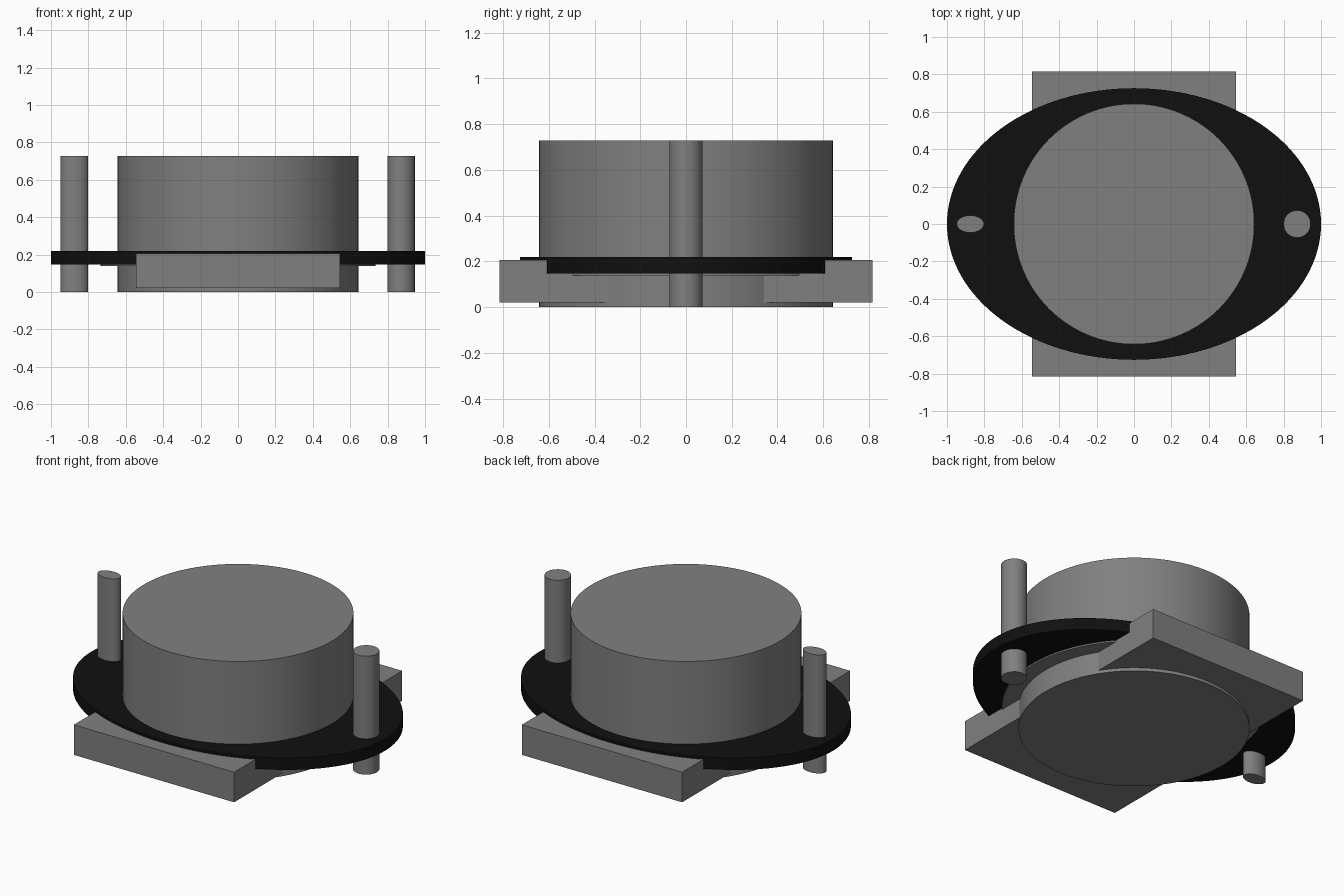
import bpy
import bmesh
from mathutils import Matrix

if "Cube" in bpy.data.objects:
    bpy.data.objects.remove(bpy.data.objects["Cube"])


def make_material(name, value):
    mat = bpy.data.materials.new(name)
    mat.diffuse_color = (value, value, value, 1)
    mat.use_nodes = True
    mat.node_tree.nodes["Principled BSDF"].inputs["Base Color"].default_value = mat.diffuse_color
    return mat


GREY = make_material("grey metal", 0.216)
BLACK = make_material("black plate", 0.005)


def finish(name, bm, mat):
    mesh = bpy.data.meshes.new(name)
    bm.to_mesh(mesh)
    bm.free()
    mesh.materials.append(mat)
    obj = bpy.data.objects.new(name, mesh)
    bpy.context.collection.objects.link(obj)
    return obj


def elliptic_cylinder(name, x, rx, ry, z0, z1, mat, sides=96):
    """Upright cylinder with separate x and y radii and smooth walls."""
    bm = bmesh.new()
    place = Matrix.Translation((x, 0, (z0 + z1) / 2)) @ Matrix.Diagonal((rx, ry, z1 - z0, 1))
    bmesh.ops.create_cone(bm, cap_ends=True, segments=sides, radius1=1, radius2=1,
                          depth=1, matrix=place)
    for face in bm.faces:
        face.smooth = len(face.verts) == 4
    for edge in bm.edges:
        edge.smooth = all(len(f.verts) == 4 for f in edge.link_faces)
    return finish(name, bm, mat)


def box(name, sx, sy, z0, z1, mat):
    bm = bmesh.new()
    place = Matrix.Translation((0, 0, (z0 + z1) / 2)) @ Matrix.Diagonal((sx, sy, z1 - z0, 1))
    bmesh.ops.create_cube(bm, size=1, matrix=place)
    return finish(name, bm, mat)


# Central drum and the rectangular block through its foot
elliptic_cylinder("drum", 0, 0.643, 0.643, 0, 0.728, GREY, 128)
box("base_block", 1.09, 1.632, 0.02, 0.205, GREY)

# Oval mounting plate with a thin round collar under it
elliptic_cylinder("oval_plate", 0, 1.0, 0.726, 0.147, 0.22, BLACK, 128)
elliptic_cylinder("under_collar", 0, 0.735, 0.735, 0.138, 0.16, GREY, 128)

# Locating pins: one round, one flattened
elliptic_cylinder("round_pin", 0.872, 0.073, 0.073, 0, 0.728, GREY, 48)
elliptic_cylinder("flat_pin", -0.875, 0.073, 0.046, 0, 0.728, GREY, 48)
